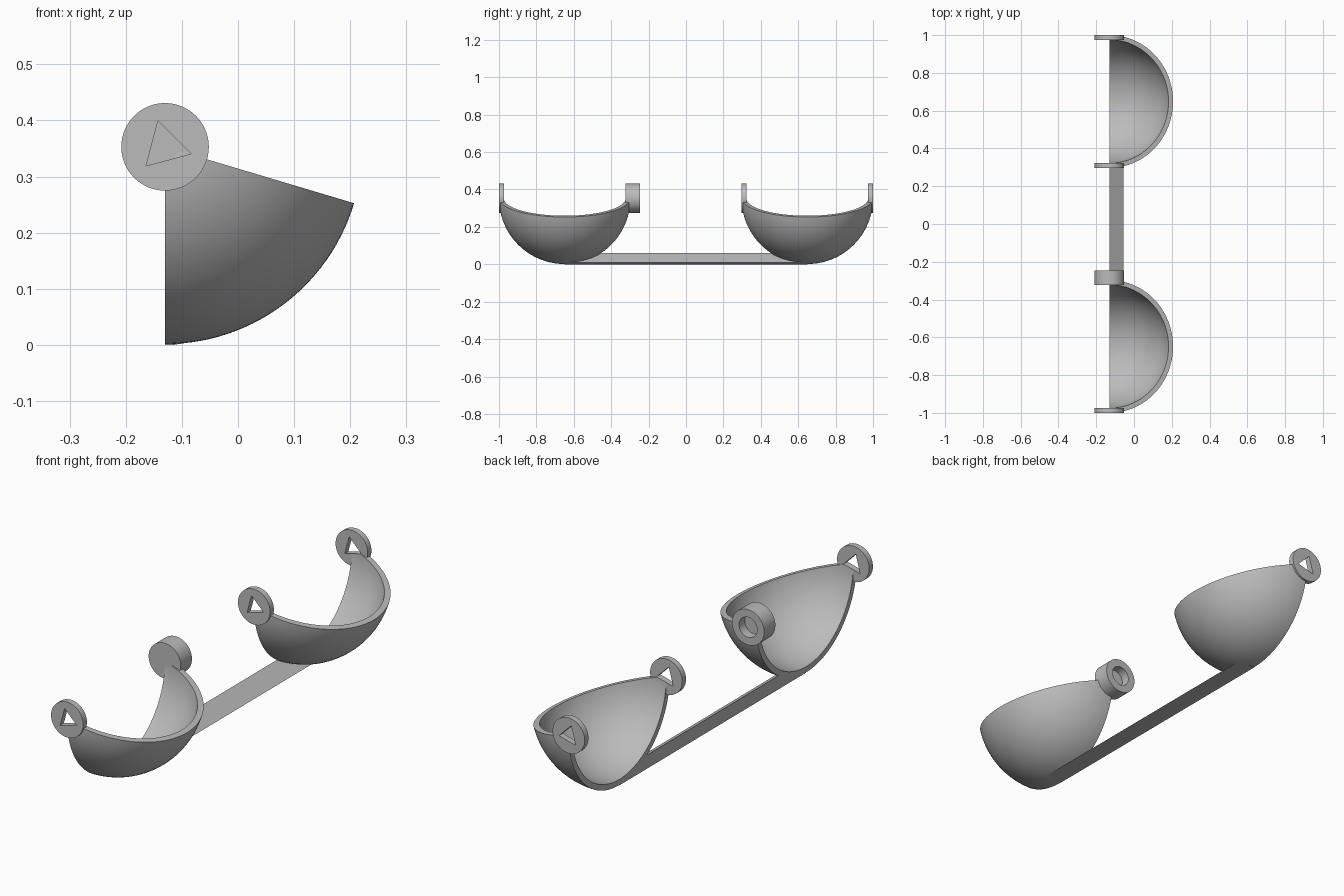
import bpy, bmesh
from math import sin, cos, pi, radians
from mathutils import Vector

if "Cube" in bpy.data.objects:
    bpy.data.objects.remove(bpy.data.objects["Cube"])

AX, AZ = -0.13, 0.353        # hinge axis, running along y
R, WALL = 0.3515, 0.025      # bowl radius and wall
MID = 1 - R                  # bowl centre distance along y
PIN_R, PIN_T = 0.078, 0.026  # hinge disc

grey = bpy.data.materials.new("plain grey")
grey.use_nodes = True
COLOUR = (0.5, 0.5, 0.5, 1)
grey.diffuse_color = COLOUR
grey.node_tree.nodes["Principled BSDF"].inputs["Base Color"].default_value = COLOUR


def finish(name, bm):
    bmesh.ops.recalc_face_normals(bm, faces=bm.faces)
    mesh = bpy.data.meshes.new(name)
    bm.to_mesh(mesh)
    bm.free()
    mesh.materials.append(grey)
    ob = bpy.data.objects.new(name, mesh)
    bpy.context.collection.objects.link(ob)
    return ob


def prism(name, points, y0, y1):
    """Extrude an x-z outline along y."""
    bm = bmesh.new()
    face = bm.faces.new([bm.verts.new((x, y0, z)) for x, z in points])
    ext = bmesh.ops.extrude_face_region(bm, geom=[face], use_keep_orig=True)
    verts = [v for v in ext["geom"] if isinstance(v, bmesh.types.BMVert)]
    bmesh.ops.translate(bm, verts=verts, vec=(0, y1 - y0, 0))
    return finish(name, bm)


def polygon(sides, radius, turn=0):
    angles = [radians(turn) + 2 * pi * i / sides for i in range(sides)]
    return [(AX + radius * cos(a), AZ + radius * sin(a)) for a in angles]


def activate(ob):
    bpy.ops.object.select_all(action="DESELECT")
    ob.select_set(True)
    bpy.context.view_layer.objects.active = ob


def cut(ob, cutter):
    activate(ob)
    mod = ob.modifiers.new("cut", "BOOLEAN")
    mod.operation, mod.solver, mod.object = "DIFFERENCE", "EXACT", cutter
    bpy.ops.object.modifier_apply(modifier=mod.name)
    bpy.data.objects.remove(cutter)


def bowl(name, yc, steps=64, turns=28):
    """Wedge of a hollow sphere, swept about the hinge axis."""
    bm = bmesh.new()
    start, end = radians(-90), radians(-16.6)
    grid = []
    for j in range(turns + 1):
        a = start + (end - start) * j / turns
        grid.append([[bm.verts.new((AX + r * sin(t) * cos(a), yc - r * cos(t),
                                    AZ + r * sin(t) * sin(a)))
                      for t in (pi * i / steps for i in range(steps + 1))]
                     for r in (R, R - WALL)])
    for i in range(steps):
        for near, far in zip(grid, grid[1:]):
            for k in (0, 1):
                bm.faces.new((near[k][i], near[k][i + 1], far[k][i + 1], far[k][i]))
        for out, inn in (grid[0], grid[-1]):
            bm.faces.new((out[i], out[i + 1], inn[i + 1], inn[i]))
    bmesh.ops.remove_doubles(bm, verts=bm.verts, dist=1e-5)
    return finish(name, bm)


def triangle_cutter(y):
    return prism("triangle_cutter", polygon(3, 0.048, 105), y - 0.05, y + 0.05)


# Bowls
front_bowl = bowl("front_bowl", -MID)
rear_bowl = bowl("rear_bowl", MID)
cut(front_bowl, triangle_cutter(-1))
cut(rear_bowl, triangle_cutter(1))
cut(rear_bowl, triangle_cutter(MID - R))
parts = [front_bowl, rear_bowl]

# Thin hinge discs with triangular holes
for name, y in (("front_disc", -1), ("rear_inner_disc", MID - R), ("rear_disc", 1 - PIN_T)):
    disc = prism(name, polygon(64, PIN_R), y, y + PIN_T)
    cut(disc, triangle_cutter(y))
    parts.append(disc)

# Thick hinge disc with a blind round socket
socket = prism("socket_disc", polygon(64, PIN_R), -0.323, -0.245)
cut(socket, prism("socket_cutter", polygon(48, 0.044), -0.285, -0.2))
parts.append(socket)

# Connecting bar, trimmed where it meets the bowls
bar = prism("connecting_bar", [(AX, 0), (AX + 0.015, 0), (AX + 0.075, 0.0095), (AX, 0.06)],
            -MID, MID)
for side in (-1, 1):
    bm = bmesh.new()
    bmesh.ops.create_uvsphere(bm, u_segments=64, v_segments=32, radius=R - 0.008)
    bmesh.ops.translate(bm, verts=bm.verts, vec=Vector((AX, side * MID, AZ)))
    cut(bar, finish("bowl_cutter", bm))

# Smooth the curved surfaces, keep the rims sharp
for ob in parts:
    activate(ob)
    bpy.ops.object.shade_smooth_by_angle(angle=radians(30))
